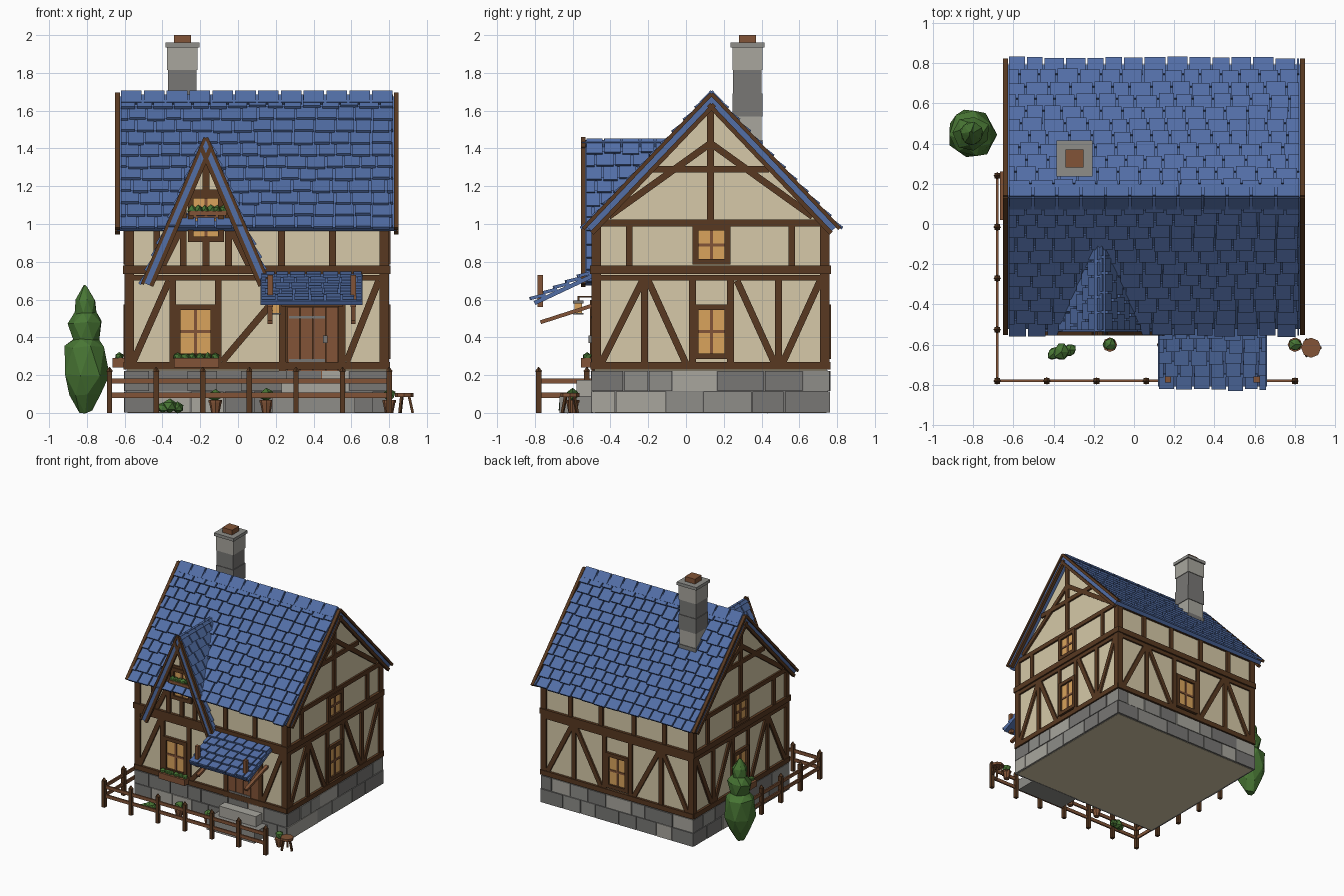
import bpy, bmesh, math, random
from mathutils import Vector as V, Matrix

if "Cube" in bpy.data.objects:
    bpy.data.objects.remove(bpy.data.objects["Cube"])
random.seed(4)

def lin(c):
    return tuple((x / 255 / 12.92) if x < 10 else ((x / 255 + .055) / 1.055) ** 2.4 for x in c) + (1,)

COLOURS = {"plaster": (214, 201, 168), "dark_timber": (88, 57, 33), "wood": (130, 84, 55),
           "roof_blue": (82, 110, 166), "window_glow": (218, 164, 92), "stone_light": (168, 166, 158),
           "stone_mid": (142, 141, 137), "stone_dark": (120, 119, 117), "leaf": (72, 118, 52)}
MATS = []
for name, c in COLOURS.items():
    m = bpy.data.materials.new(name)
    m.diffuse_color = lin(c)
    m.use_nodes = True
    m.node_tree.nodes["Principled BSDF"].inputs["Base Color"].default_value = m.diffuse_color
    MATS.append(m)
PLASTER, DARK, WOOD, BLUE, GLOW, S1, S2, S3, LEAF = range(9)
X, Y, Z = V((1, 0, 0)), V((0, 1, 0)), V((0, 0, 1))
parts = {}

def bm_of(part):
    return parts.setdefault(part, bmesh.new())

# Box given by ranges along a local frame (origin, u, v, n)
def slab(part, f, ur, vr, nr, mat):
    bm = bm_of(part)
    P, u, v, n = f
    c = [bm.verts.new(P + u * a + v * b + n * d) for a in ur for b in vr for d in nr]
    for q in ((0, 1, 3, 2), (4, 6, 7, 5), (0, 4, 5, 1), (2, 3, 7, 6), (0, 2, 6, 4), (1, 5, 7, 3)):
        bm.faces.new([c[i] for i in q]).material_index = mat

WORLD = (V(), X, Y, Z)
def box(part, xr, yr, zr, mat):
    slab(part, WORLD, xr, yr, zr, mat)

# Beam between two points on a wall frame
def beam(part, f, a, b, w=.04, t=(-.015, .015), mat=DARK):
    P, u, v, n = f
    p = P + u * a[0] + v * a[1]
    d = P + u * b[0] + v * b[1] - p
    L = d.length
    d.normalize()
    slab(part, (p, d.cross(n), d, n), (-w / 2, w / 2), (0, L), t, mat)

def lathe(part, c, prof, sides, mat, jit=0):
    bm = bm_of(part)
    rings = [[bm.verts.new(V(c) + V((r * math.cos(a), r * math.sin(a), z))
              + V([random.uniform(-jit, jit) for _ in range(3)]))
              for a in [math.tau * (k + i * .5 * (jit > 0)) / sides for k in range(sides)]]
             for i, (r, z) in enumerate(prof)]
    for A, B in zip(rings, rings[1:]):
        for k in range(sides):
            j = (k + 1) % sides
            for tri in ((A[k], A[j], B[k]), (A[j], B[j], B[k])):
                bm.faces.new(tri).material_index = mat
    for r in (rings[0], rings[-1]):
        bm.faces.new(r).material_index = mat

def blob(part, c, s):
    r = bmesh.ops.create_icosphere(bm_of(part), subdivisions=1, radius=1,
                                   matrix=Matrix.Translation(c) @ Matrix.Diagonal((*s, 1)))
    for v in r["verts"]:
        v.co += (v.co - V(c)) * random.uniform(-.2, .15)
        for fc in v.link_faces:
            fc.material_index = LEAF

def prism(part, pts, d, mat):
    bm = bm_of(part)
    A, B = [bm.verts.new(p) for p in pts], [bm.verts.new(p + d) for p in pts]
    n = len(A)
    for q in [A, B] + [[A[i], A[(i + 1) % n], B[(i + 1) % n], B[i]] for i in range(n)]:
        bm.faces.new(q).material_index = mat

# One row of staggered, slightly lifted shingles
def shingles(part, f, u0, u1, v0, pitch, w, odd):
    P, u, v, n = f
    t = (v * pitch + n * .014).normalized()
    g = (P + v * v0, u, t, t.cross(u) * (1 if t.cross(u).dot(n) > 0 else -1))
    a = u0 - (w / 2 if odd else 0)
    while a < u1 - .01:
        b = a + w * random.uniform(.85, 1.15)
        if min(b, u1) - max(a, u0) > .015:
            slab(part, g, (max(a, u0) + .005, min(b, u1) - .005), (0, pitch + random.uniform(.004, .02)), (-.004, .013), BLUE)
        a = b

# House body with gables
prism("house_body", [V((-.585, y, z)) for y, z in
      ((-.485, .0), (.745, .0), (.745, 1.0), (.13, 1.64), (-.485, 1.0))], X * 1.37, PLASTER)

FRONT = (V((0, -.485, 0)), X, Z, -Y)
BACK = (V((0, .745, 0)), X, Z, Y)
LEFT = (V((-.585, 0, 0)), Y, Z, -X)
RIGHT = (V((.785, 0, 0)), Y, Z, X)
SPAN = {0: (-.6, .8), 1: (-.5, .76)}

# Stone foundation: two courses of uneven blocks on each wall
for f, k in ((FRONT, 0), (BACK, 0), (LEFT, 1), (RIGHT, 1)):
    lo, hi = SPAN[k]
    slab("foundation", f, (lo + .01, hi - .01), (0.002, .225), (-.02, .008), S3)
    for row in (0, 1):
        a = lo
        while a < hi - .01:
            b = a + random.uniform(.12, .27)
            b = hi if b > hi - .09 else b
            slab("foundation", f, (a + .003, b - .003), (row * .115 + .002, row * .11 + .112),
                 (-.01, random.uniform(.014, .019)), random.choice((S1, S2, S3, S3)))
            a = b

# Timber frame shared by all walls
for f, k in ((FRONT, 0), (BACK, 0), (LEFT, 1), (RIGHT, 1)):
    lo, hi = SPAN[k]
    beam("timber_frame", f, (lo, .25), (hi, .25), .04, (-.015, .02))
    beam("timber_frame", f, (lo, .715), (hi, .715), .03)
    beam("timber_frame", f, (lo - .005, .757), (hi + .005, .757), .045, (-.015, .023))
    for u in (lo + .025, hi - .025):
        beam("timber_frame", f, (u, .23), (u, 1.0), .05)

def window(f, u0, u1, z0, z1):
    slab("window_panes", f, (u0, u1), (z0, z1), (0, .006), GLOW)
    c, m = (u0 + u1) / 2, (z0 + z1) / 2
    beam("window_bars", f, (c, z0), (c, z1), .016, (0, .012), WOOD)
    beam("window_bars", f, (u0, m), (u1, m), .016, (0, .012), WOOD)
    for u in (u0, u1):
        beam("window_frames", f, (u, z0 - .015), (u, z1 + .015), .03, (-.01, .022))
    for z in (z0, z1):
        beam("window_frames", f, (u0, z), (u1, z), .03, (-.01, .022))

def strokes(f, *lines):
    for a, b, c, d in lines:
        beam("timber_frame", f, (a, b), (c, d), .036)

# Gable sides
for f in (LEFT, RIGHT):
    strokes(f, (-.5, 1.005, .76, 1.005), (-.18, 1.29, .44, 1.29), (.13, 1.0, .13, 1.61),
            (-.41, 1.04, .12, 1.42), (.67, 1.04, .14, 1.42), (-.3, .77, -.3, 1), (.56, .77, .56, 1),
            (-.22, .25, -.22, .71), (.49, .25, .49, .71), (-.23, .7, -.45, .26), (-.2, .7, 0, .26),
            (.27, .7, .47, .26), (.71, .7, .51, .26), (.035, .25, .035, .71), (.235, .25, .235, .71))
    window(f, .05, .22, .3, .56)
    window(f, .05, .22, .80, .98)
# Front wall
strokes(FRONT, (-.345, .25, -.345, .71), (-.105, .25, -.105, .71), (.235, .2, .235, .71), (.55, .2, .55, .71),
        (-.365, .7, -.555, .27), (.22, .63, -.085, .27), (.745, .7, .575, .27), (-.43, .77, -.43, 1),
        (.23, .77, .23, 1), (.5, .77, .5, 1), (-.29, .77, -.29, 1.15), (-.05, .77, -.05, 1.15),
        (-.3, .98, -.4, .78), (-.04, .98, .06, .78), (-.17, .77, -.17, .92))
window(FRONT, -.32, -.13, .3, .56)
window(FRONT, -.25, -.09, .92, 1.15)
# Back wall
strokes(BACK, (-.02, .25, -.02, .71), (.22, .25, .22, .71), (-.3, .25, -.3, .71), (.5, .25, .5, .71),
        (-.32, .7, -.54, .27), (-.28, .7, -.05, .27), (.48, .7, .25, .27), (.52, .7, .74, .27),
        (-.33, .77, -.33, 1), (-.05, .77, -.05, 1), (.25, .77, .25, 1), (.53, .77, .53, 1), (-.6, .985, .8, .985))
window(BACK, .01, .19, .3, .56)

# Main roof: two slopes with shingles, ridge caps and verge boards
ROWS, LEN = 11, .965
for s in (-1, 1):
    f = (V((0, .135, 1.675)), X, V((0, s * .689, -.725)), V((0, s * .725, .689)))
    slab("main_roof", f, (-.64, .84), (0, .955), (-.03, 0), BLUE)
    for i in range(ROWS):
        shingles("main_roof", f, -.625, .825, i * LEN / ROWS, LEN / ROWS, .1, i % 2)
    for k in range(12):
        a = -.625 + k * 1.45 / 12
        slab("ridge_caps", f, (a + .006, a + 1.45 / 12 - .006), (-.02, .065), (.006, .026), BLUE)
    for x in (-.65, .825):
        slab("verge_boards", f, (x, x + .025), (-.01, .975), (.0, .02), DARK)
        slab("verge_boards", f, (x, x + .025), (.02, .96), (-.052, -.028), DARK)

# Front dormer
prism("dormer_wall", [V((-.17 + x, -.487, z)) for x, z in ((-.2, .96), (.2, .96), (0, 1.42))], Y * .1, PLASTER)
strokes(FRONT, (-.17, 1.15, -.17, 1.4), (-.28, 1.165, -.06, 1.165))
for s in (-1, 1):
    f = (V((-.17, -.555, 1.445)), Y, V((s * .394, 0, -.919)), V((s * .919, 0, .394)))
    for i in range(11):
        v0, p = i * .075, .075
        z = 1.445 - (v0 + p) * .919
        depth = .69 - (1.675 - z) / 1.051 + .06 if z > .99 else .065
        slab("dormer_roof", f, (.005, depth), (v0, v0 + p), (-.03, 0), BLUE)
        shingles("dormer_roof", f, .022, depth, v0, p, .09, i % 2)
    slab("dormer_boards", f, (0, .022), (-.01, .835), (0, .017), DARK)
    slab("dormer_boards", f, (0, .022), (.02, .825), (-.05, -.028), DARK)

# Chimney of stacked stone courses
for i in range(6):
    w = .08 if i % 2 else .075
    z = 1.2 + i * .123
    box("chimney", (-.295 - w, -.295 + w), (.325 - w, .325 + w), (z, z + .123), (S1, S3)[i % 2] if i < 4 else (S3, S1)[i - 4])
box("chimney", (-.385, -.205), (.235, .415), (1.935, 1.96), S2)
box("chimney_pot", (-.34, -.25), (.28, .37), (1.96, 2.0), WOOD)

# Porch roof with posts and brackets
f = (V((0, -.49, .74)), X, V((0, -.905, -.425)), V((0, -.425, .905)))
slab("porch_roof", f, (.12, .66), (0, .35), (-.022, 0), BLUE)
for i in range(5):
    shingles("porch_roof", f, .12, .66, i * .07, .07, .08, i % 2)
for x in (.17, .61):
    box("porch_posts", (x - .015, x + .015), (-.787, -.757), (.56, .73), WOOD)
    beam("porch_posts", (V((x, 0, 0)), Y, Z, X), (-.77, .48), (-.49, .57), .02, (-.013, .013), WOOD)

# Door with planks, hinges and handle
slab("door_back", FRONT, (.25, .54), (.18, .6), (0, .004), DARK)
for i in range(4):
    slab("door", FRONT, (.262 + i * .068, .326 + i * .068), (.18, .56), (0, .012), WOOD)
beam("door_frame", FRONT, (.23, .58), (.555, .58), .035, (-.01, .024))
for z in (.27, .5):
    slab("door_hinges", FRONT, (.27, .46), (z, z + .014), (.01, .017), S3)
slab("door_handle", FRONT, (.45, .475), (.37, .41), (.01, .03), S3)
# Entrance steps
box("steps", (.18, .62), (-.67, -.49), (0, .09), S2)
box("steps", (.23, .57), (-.58, -.49), (.09, .175), S1)
# Lantern
box("lantern", (.18, .22), (-.59, -.55), (.53, .58), GLOW)
box("lantern_frame", (.172, .228), (-.598, -.542), (.58, .595), S3)
box("lantern_frame", (.172, .228), (-.598, -.542), (.52, .53), S3)
box("lantern_frame", (.195, .205), (-.575, -.49), (.61, .62), DARK)
box("lantern_frame", (.195, .205), (-.575, -.565), (.59, .62), DARK)

# Window flower boxes
for f, a, b, z, d, h in ((FRONT, -.34, -.1, .24, .07, .05), (LEFT, .02, .26, .24, .08, .05), (FRONT, -.26, -.06, 1.045, .05, .025)):
    slab("flower_boxes", f, (a, b), (z, z + h), (.01, d), WOOD)
    for i in range(6):
        c = f[0] + f[1] * (a + (b - a) * (i + .5) / 6) + Z * (z + h + .008) + f[3] * (d * .55)
        blob("flower_box_plants", c, (.024, .024, .022))

# Fence: pointed posts and two rails
for x, y in [(-.68 + i * .2467, -.78) for i in range(7)] + [(-.68, -.78 + i * .255) for i in range(1, 5)]:
    box("fence_posts", (x - .014, x + .014), (y - .014, y + .014), (0, .22), DARK)
    lathe("fence_posts", (x, y, 0), [(.019, .22), (.002, .243)], 4, DARK)
for z in (.08, .155):
    box("fence_rails", (-.68, .8), (-.786, -.774), (z, z + .027), WOOD)
    box("fence_rails", (-.686, -.674), (-.78, .24), (z, z + .027), WOOD)

# Potted plants, bush, stool and tree
for x in (-.12, .15, .8):
    lathe("plant_pots", (x, -.6, 0), [(.022, 0), (.033, .055), (.036, .056), (.036, .068)], 8, WOOD)
    blob("pot_plants", V((x, -.6, .095)), (.036, .036, .036))
for x, y, r in ((-.4, -.645, .035), (-.36, -.635, .045), (-.32, -.625, .034)):
    blob("bush", V((x, y, r * .8)), (r, r, r * .9))
lathe("stool", (.88, -.615, 0), [(.05, .085), (.05, .105)], 8, WOOD)
for k in range(3):
    a = k * math.tau / 3
    d = V((math.cos(a), math.sin(a), 0))
    beam("stool", (V((.88, -.615, 0)), d, Z, d.cross(Z)), (.045, 0), (.025, .09), .014, (-.007, .007), DARK)
lathe("tree", (-.81, .45, 0), [(.03, .005), (.085, .09), (.125, .2), (.11, .35), (.075, .39),
      (.09, .48), (.055, .53), (.052, .6), (.008, .67)], 7, LEAF, .008)

# Turn every part into an object
for name, bm in parts.items():
    bmesh.ops.recalc_face_normals(bm, faces=bm.faces)
    me = bpy.data.meshes.new(name)
    used = sorted({fc.material_index for fc in bm.faces})
    for fc in bm.faces:
        fc.material_index = used.index(fc.material_index)
    bm.to_mesh(me)
    bm.free()
    for i in used:
        me.materials.append(MATS[i])
    bpy.context.collection.objects.link(bpy.data.objects.new(name, me))
